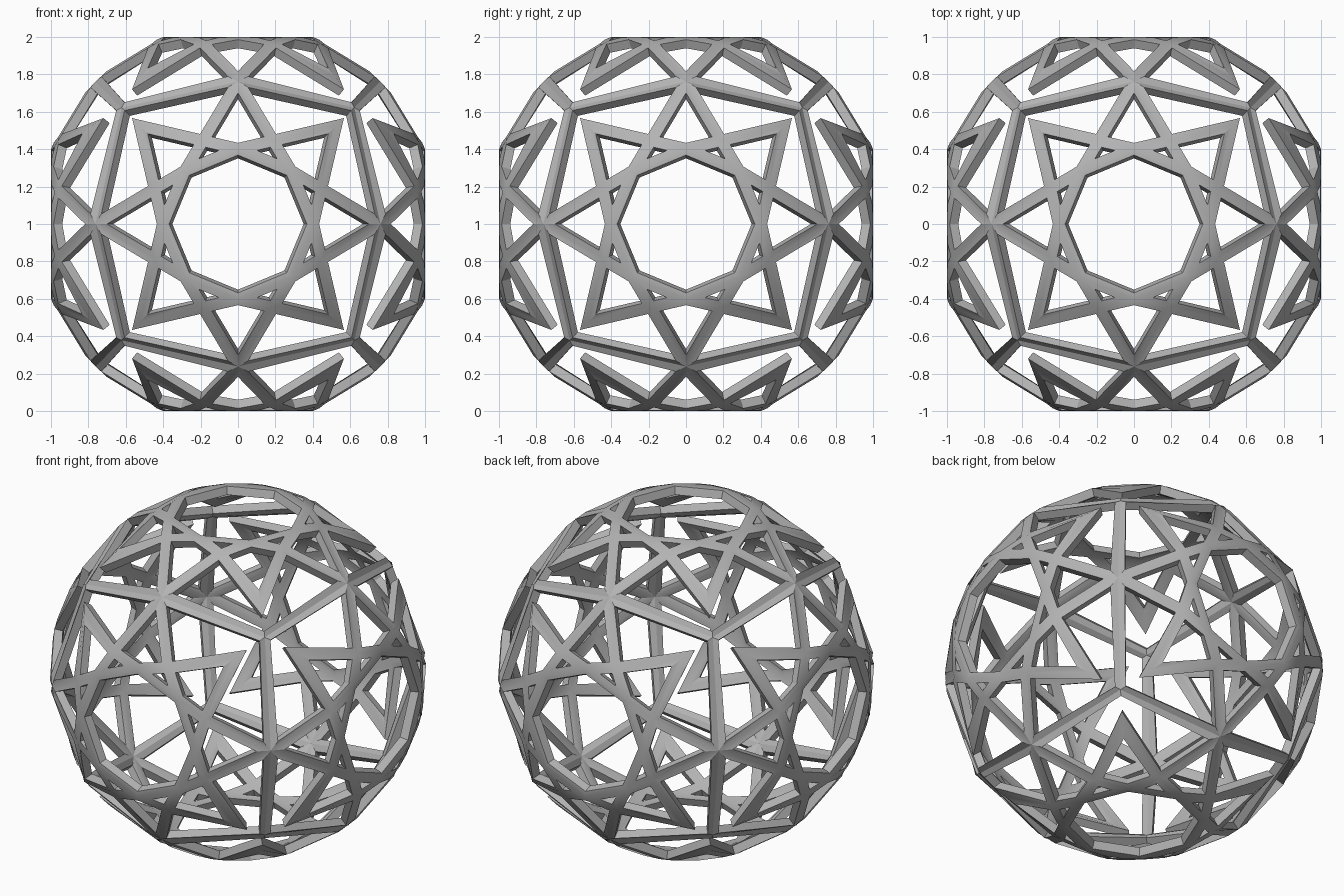
import bpy, bmesh, math
from mathutils import Matrix, Vector
from mathutils.geometry import intersect_line_line_2d, intersect_line_line

cube = bpy.data.objects.get("Cube")
if cube:
    bpy.data.objects.remove(cube, do_unlink=True)

RADIUS = 1.077        # outer sphere
STAR_W = 0.031        # half width of star bars
FRAME_W = 0.018       # half width of frame bars, as projected
INNER = 0.953         # inner shell scale


def polar(r, degrees):
    a = math.radians(degrees)
    return Vector((r * math.cos(a), r * math.sin(a)))


def cross_point(p, d, q, e):
    """Crossing of two 2D lines given by point and direction."""
    t = (q - p).cross(e) / d.cross(e) if hasattr(d, "cross") and len(d) == 2 else 0
    return p + d * t


def lift(p):
    """Raise a flat point onto the capped sphere."""
    return Vector((p.x, p.y, min(1.0, math.sqrt(RADIUS ** 2 - p.length_squared))))


def inset(points, widths):
    """Move every edge of a counter-clockwise outline inward by its width."""
    n = len(points)
    lines = []
    for i in range(n):
        d = (points[(i + 1) % n] - points[i]).normalized()
        lines.append((points[i] + Vector((-d.y, d.x)) * widths[i], d))
    return [cross_point(*lines[i - 1], *lines[i]) for i in range(n)]


# Key points of one star: octagon corners, bar crossings, tips, frame corner
edge_tip = polar(RADIUS / math.sqrt(2), 0)
next_tip = polar(RADIUS / math.sqrt(2), 90)
corner_tip = polar(0.742, 45)
oct_a, oct_b, oct_c = polar(0.402, 0), polar(0.402, 45), polar(0.402, 90)
cross_a = cross_point(oct_b, edge_tip - oct_b, oct_a, corner_tip - oct_a)
cross_b = Vector((cross_a.y, cross_a.x))
cross_m = Vector((cross_a.x, -cross_a.y))
frame_corner = Vector((1, 1)) * RADIUS / math.sqrt(3)

# Openings in a quarter of a star panel, each with its border widths
cells = [
    ([oct_a, cross_a, oct_b], [STAR_W] * 3),
    ([oct_b, cross_b, oct_c], [STAR_W] * 3),
    ([oct_a, cross_m, edge_tip, cross_a], [STAR_W] * 4),
    ([oct_b, cross_a, corner_tip, cross_b], [STAR_W] * 4),
    ([edge_tip, frame_corner, next_tip, cross_b, corner_tip, cross_a],
     [FRAME_W] * 2 + [STAR_W] * 4),
]
panel = [([polar(0.402, 45 * k) for k in range(8)], [STAR_W] * 8)]
for k in range(4):
    turn = Matrix.Rotation(k * math.pi / 2, 2)
    panel += [([turn @ p for p in pts], w) for pts, w in cells]

# Six panels facing the six axes
turns = [Matrix.Rotation(k * math.pi / 2, 3, 'X') for k in range(4)]
turns += [Matrix.Rotation(s * math.pi / 2, 3, 'Y') for s in (1, -1)]
bm = bmesh.new()
for turn in turns:
    for pts, widths in panel:
        rim = [bm.verts.new(turn @ lift(p)) for p in pts]
        hole = [bm.verts.new(turn @ lift(p)) for p in inset(pts, widths)]
        for i in range(len(pts)):
            j = (i + 1) % len(pts)
            bm.faces.new((rim[i], rim[j], hole[j], hole[i]))
bmesh.ops.remove_doubles(bm, verts=bm.verts[:], dist=0.0005)

# Thicken the bars towards the centre
result = bmesh.ops.extrude_face_region(bm, geom=bm.faces[:], use_keep_orig=True)
for item in result["geom"]:
    if isinstance(item, bmesh.types.BMVert):
        item.co *= INNER
bmesh.ops.recalc_face_normals(bm, faces=bm.faces[:])
bmesh.ops.translate(bm, verts=bm.verts[:], vec=(0, 0, 1))

mesh = bpy.data.meshes.new("star_lattice_sphere")
bm.to_mesh(mesh)
bm.free()
sphere = bpy.data.objects.new("star_lattice_sphere", mesh)
bpy.context.collection.objects.link(sphere)

grey = bpy.data.materials.new("plain_grey")
grey.use_nodes = True
colour = (0.45, 0.45, 0.45, 1)
grey.diffuse_color = colour
grey.node_tree.nodes["Principled BSDF"].inputs["Base Color"].default_value = colour
mesh.materials.append(grey)

bpy.ops.object.select_all(action='DESELECT')
sphere.select_set(True)
bpy.context.view_layer.objects.active = sphere
bpy.ops.object.shade_smooth_by_angle(angle=math.radians(30))
